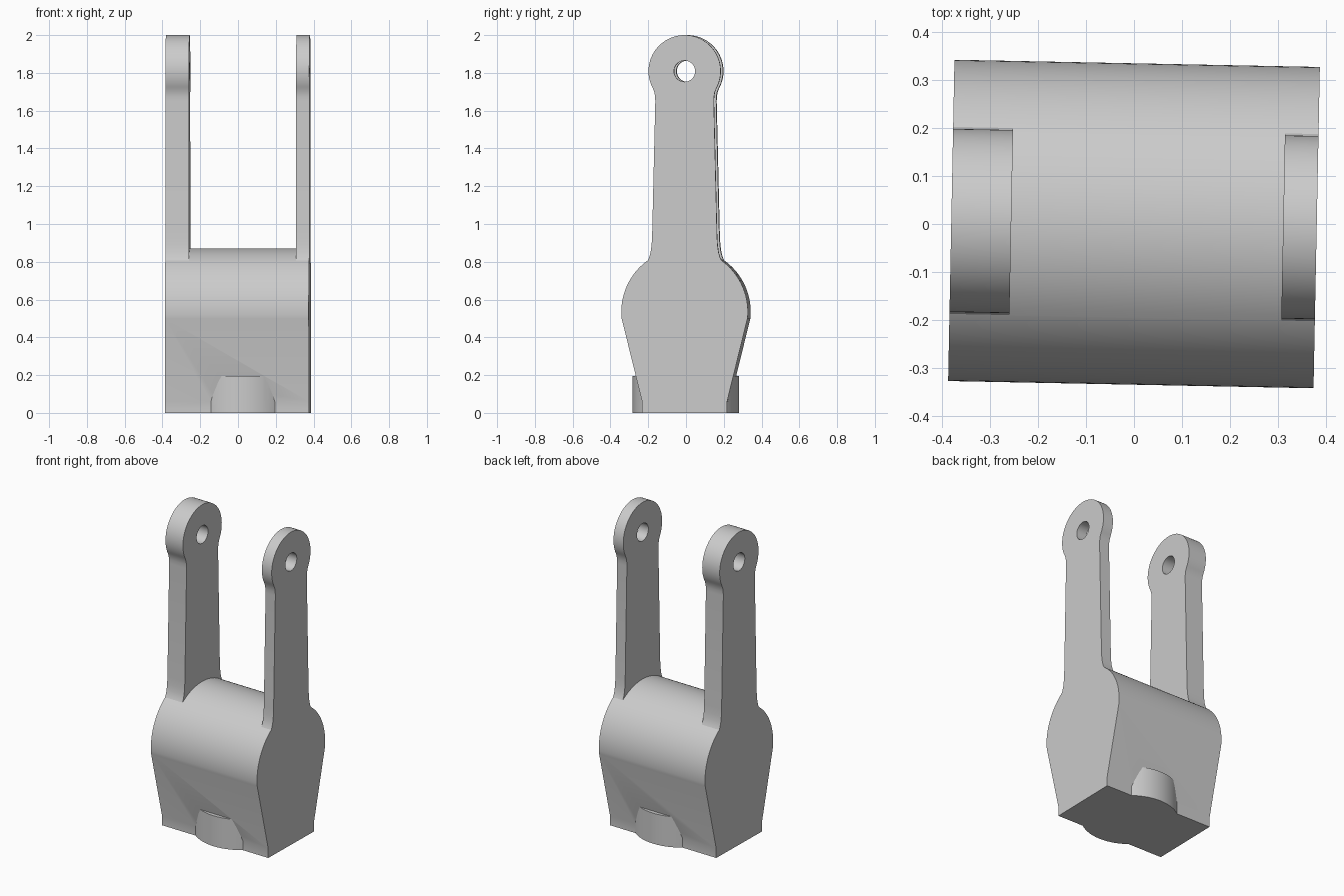
import bpy, bmesh, math
from mathutils import Matrix

cube = bpy.data.objects.get("Cube")
if cube:
    bpy.data.objects.remove(cube, do_unlink=True)

grey = bpy.data.materials.new("plain grey")
grey.use_nodes = True
grey.diffuse_color = (0.6, 0.6, 0.6, 1)
grey.node_tree.nodes["Principled BSDF"].inputs["Base Color"].default_value = (0.6, 0.6, 0.6, 1)

HALF_WIDTH = 0.381


def arc(radius, centre_z, start, end, steps):
    """Points (y, z) along an arc, angles in degrees from +y."""
    angles = [math.radians(start + (end - start) * i / steps) for i in range(steps + 1)]
    return [(radius * math.cos(a), centre_z + radius * math.sin(a)) for a in angles]


def mirrored(half):
    """Close a right-hand half profile, listed upwards, with its mirror image."""
    return half + [(-y, z) for y, z in reversed(half) if y > 1e-5]


def prism(name, profile, x0, x1):
    """Extrude a (y, z) profile from x0 to x1."""
    bm = bmesh.new()
    face = bm.faces.new([bm.verts.new((x0, y, z)) for y, z in profile])
    new = bmesh.ops.extrude_face_region(bm, geom=[face])["geom"]
    bmesh.ops.translate(bm, vec=(x1 - x0, 0, 0),
                        verts=[v for v in new if isinstance(v, bmesh.types.BMVert)])
    return finish(name, bm)


def cylinder(name, radius, depth, matrix):
    bm = bmesh.new()
    bmesh.ops.create_cone(bm, cap_ends=True, segments=64, radius1=radius,
                          radius2=radius, depth=depth, matrix=matrix)
    return finish(name, bm)


def finish(name, bm):
    bmesh.ops.recalc_face_normals(bm, faces=bm.faces[:])
    mesh = bpy.data.meshes.new(name)
    bm.to_mesh(mesh)
    bm.free()
    mesh.materials.append(grey)
    obj = bpy.data.objects.new(name, mesh)
    bpy.context.collection.objects.link(obj)
    return obj


def combine(target, tool, operation):
    """Apply a boolean and discard the tool."""
    mod = target.modifiers.new(operation.lower(), 'BOOLEAN')
    mod.operation = operation
    mod.solver = 'EXACT'
    mod.object = tool
    bpy.context.view_layer.objects.active = target
    bpy.ops.object.modifier_apply(modifier=mod.name)
    bpy.data.objects.remove(tool, do_unlink=True)


# Body: round top tapering to a narrow foot
body_half = [(0.225, 0), (0.225, 0.06)] + arc(0.335, 0.535, -6, 90, 32)
bracket = prism("clevis_bracket", mirrored(body_half), -HALF_WIDTH, HALF_WIDTH)

# Arms: filleted root, slight taper and round eye
arm_half = [(0.19, 0.6), (0.2, 0.797), (0.188, 0.822), (0.18, 0.85),
            (0.175, 0.885), (0.172, 0.93), (0.155, 1.65), (0.156, 1.675),
            (0.16, 1.698)] + arc(0.191, 1.809, -28, 90, 32)
for name, x0, x1 in (("right_arm", -HALF_WIDTH, -0.256), ("left_arm", 0.311, HALF_WIDTH)):
    combine(bracket, prism(name, mirrored(arm_half), x0, x1), 'UNION')

# Round boss at the foot
boss = cylinder("foot_boss", 0.282, 0.195, Matrix.Translation((0.03, 0, 0.0975)))
combine(bracket, boss, 'UNION')

# Pin hole through both eyes
pin = cylinder("pin_hole", 0.056, 2,
               Matrix.Translation((0, 0, 1.809)) @ Matrix.Rotation(math.pi / 2, 4, 'Y'))
combine(bracket, pin, 'DIFFERENCE')

# Slight turn about the vertical axis
bracket.data.transform(Matrix.Rotation(math.radians(-1.13), 4, 'Z'))

bpy.ops.object.select_all(action='DESELECT')
bracket.select_set(True)
bpy.context.view_layer.objects.active = bracket
bpy.ops.object.shade_smooth_by_angle(angle=math.radians(25))
